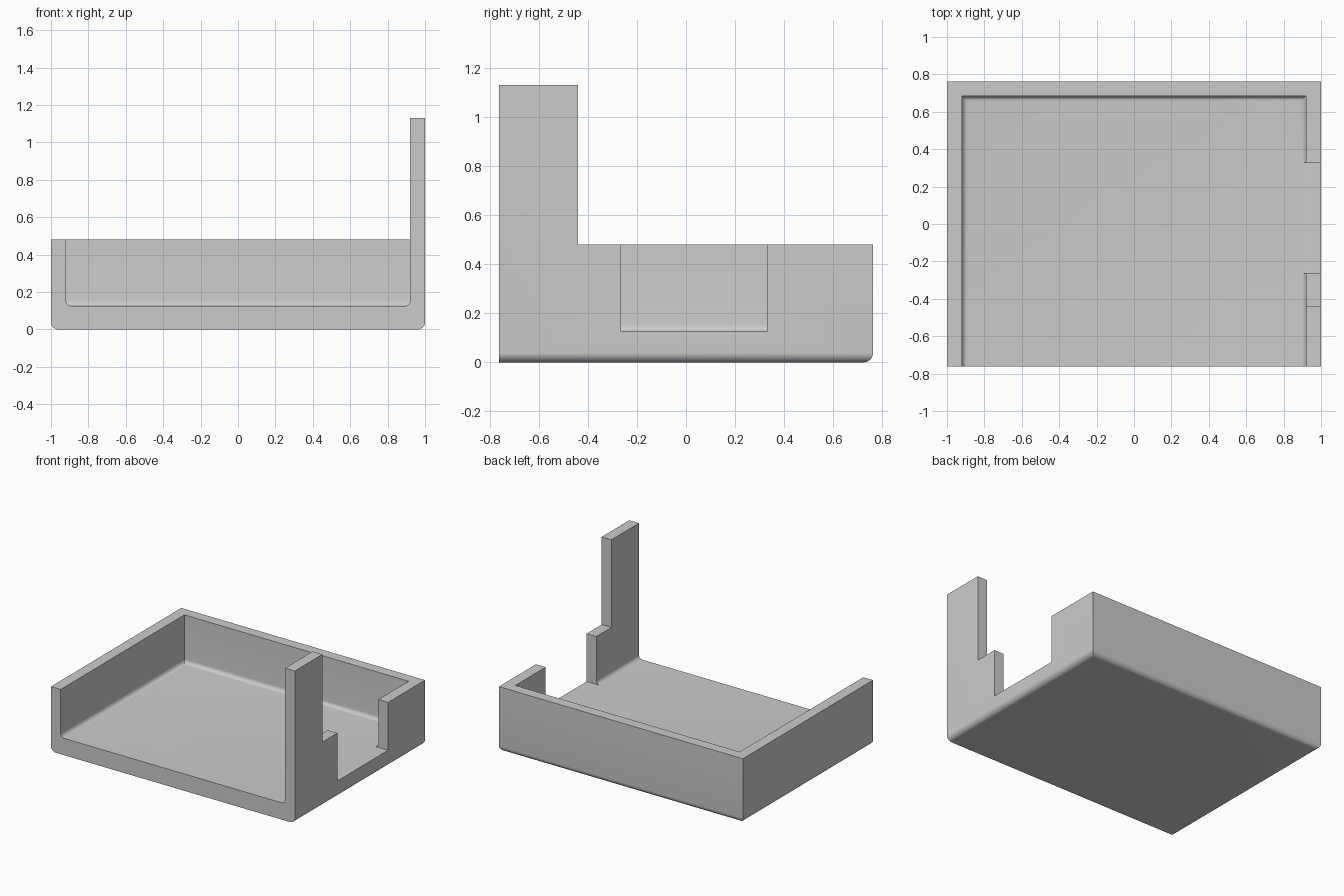
import bpy, bmesh

if "Cube" in bpy.data.objects:
    bpy.data.objects.remove(bpy.data.objects["Cube"])

grey = bpy.data.materials.new("grey")
grey.diffuse_color = (0.6, 0.6, 0.6, 1)
grey.use_nodes = True
grey.node_tree.nodes["Principled BSDF"].inputs["Base Color"].default_value = grey.diffuse_color


def box(name, lo, hi, radius=0.0, rounded=None):
    """Box between two corners; bottom edges passing the test are rounded."""
    bm = bmesh.new()
    bmesh.ops.create_cube(bm, size=1)
    for v in bm.verts:
        v.co = [(a + b) / 2 + c * (b - a) for a, b, c in zip(lo, hi, v.co)]
    if radius:
        def on_floor(e):
            return all(abs(v.co.z - lo[2]) < 1e-5 for v in e.verts)
        edges = [e for e in bm.edges if on_floor(e)
                 and not all(abs(v.co.y - lo[1]) < 1e-5 for v in e.verts)]
        bmesh.ops.bevel(bm, geom=edges, offset=radius, segments=8, profile=0.5,
                        affect='EDGES', clamp_overlap=True)
    bmesh.ops.recalc_face_normals(bm, faces=bm.faces)
    me = bpy.data.meshes.new(name)
    bm.to_mesh(me)
    bm.free()
    me.materials.append(grey)
    ob = bpy.data.objects.new(name, me)
    bpy.context.collection.objects.link(ob)
    return ob


# Solid body, rounded along the left, right and back bottom edges
tray = box("tray", (-1, -0.763, 0), (1, 0.763, 1.13), 0.04)

cutters = [
    # cavity, open at the front and top
    box("cavity_cutter", (-0.92, -1.2, 0.125), (0.92, 0.685, 1.5), 0.03),
    # space above the rim, leaving the tall corner post
    box("rim_cutter", (-1.3, -0.44, 0.48), (1.3, 1.3, 1.6)),
    box("left_rim_cutter", (-1.4, -1.3, 0.48), (0, 1.4, 1.7)),
    # notch in the right wall
    box("notch_cutter", (0.885, -0.265, 0.125), (1.35, 0.33, 1.8)),
]

bpy.context.view_layer.objects.active = tray
for cutter in cutters:
    mod = tray.modifiers.new(cutter.name, 'BOOLEAN')
    mod.operation = 'DIFFERENCE'
    mod.solver = 'EXACT'
    mod.object = cutter
    bpy.ops.object.modifier_apply(modifier=mod.name)
    bpy.data.objects.remove(cutter)

bpy.ops.object.select_all(action='DESELECT')
tray.select_set(True)
bpy.ops.object.shade_smooth_by_angle(angle=0.5)
